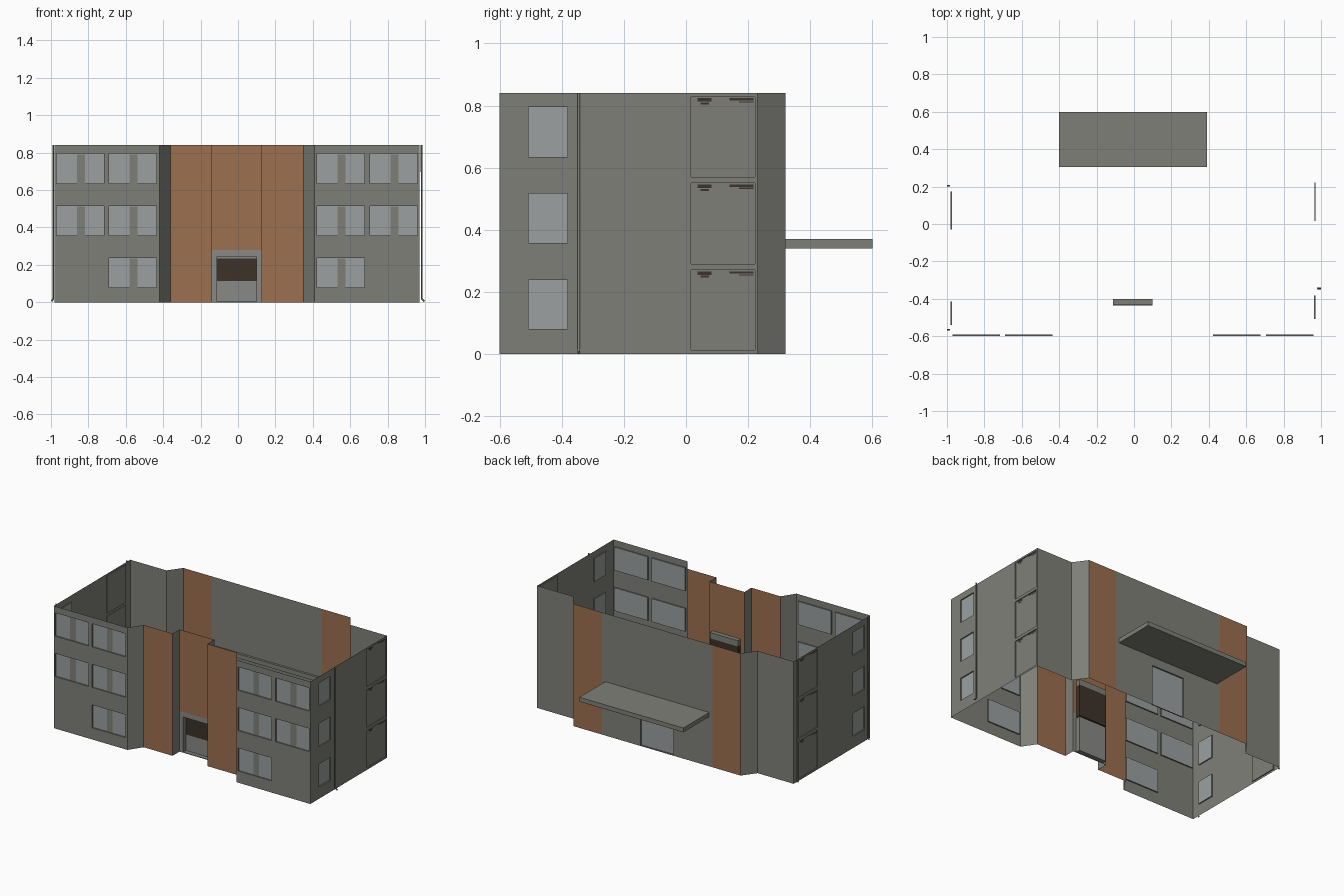
import bpy, bmesh
from mathutils import Vector

if "Cube" in bpy.data.objects:
    bpy.data.objects.remove(bpy.data.objects["Cube"])

H = 0.84  # wall height


def material(name, rgb):
    m = bpy.data.materials.new(name)
    m.diffuse_color = (*rgb, 1)
    m.use_nodes = True
    m.node_tree.nodes["Principled BSDF"].inputs["Base Color"].default_value = m.diffuse_color
    return m


MATS = [material("wall grey", (0.213, 0.213, 0.190)),
        material("brown cladding", (0.335, 0.160, 0.080)),
        material("window glass", (0.325, 0.350, 0.350)),
        material("dark brown", (0.045, 0.032, 0.023)),
        material("door grey", (0.250, 0.255, 0.240))]
GREY, BROWN, GLASS, DARK, DOOR = range(5)


def finish(bm, name):
    me = bpy.data.meshes.new(name)
    bm.to_mesh(me)
    bm.free()
    ob = bpy.data.objects.new(name, me)
    bpy.context.collection.objects.link(ob)
    for m in MATS:
        me.materials.append(m)
    return ob


def wall(name, p0, p1, mat, z0=0.0, z1=H, holes=()):
    """Sheet wall with recessed openings; outside is right of p0->p1.
    hole = (c0, c1, z0, z1, depth, base material, overlays as fractions)."""
    a, b = Vector((*p0, 0)), Vector((*p1, 0))
    d = (b - a).normalized()
    out = Vector((d.y, -d.x, 0))
    length = (b - a).length
    k = 0 if abs(d.x) > abs(d.y) else 1
    bm = bmesh.new()

    def quad(pts, m):
        vs = [bm.verts.new(a + d * u + out * o + Vector((0, 0, z))) for u, o, z in pts]
        bm.faces.new(vs).material_index = m

    def rect(u0, u1, w0, w1, o, m):
        quad([(u0, o, w0), (u1, o, w0), (u1, o, w1), (u0, o, w1)], m)

    hs = []
    for h in holes:
        u0, u1 = sorted(abs(c - a[k]) for c in h[:2])
        hs.append((u0, u1, *h[2:]))
    us = sorted({0, length, *(v for h in hs for v in h[:2])})
    zs = sorted({z0, z1, *(v for h in hs for v in h[2:4])})
    for u0, u1 in zip(us, us[1:]):
        for w0, w1 in zip(zs, zs[1:]):
            uc, wc = (u0 + u1) / 2, (w0 + w1) / 2
            if not any(h[0] < uc < h[1] and h[2] < wc < h[3] for h in hs):
                rect(u0, u1, w0, w1, 0, mat)
    # reveals, infill and painted details of each opening
    for u0, u1, w0, w1, dep, base, overlays in hs:
        ring = [(u0, w0), (u1, w0), (u1, w1), (u0, w1)]
        for (ua, wa), (ub, wb) in zip(ring, ring[1:] + ring[:1]):
            quad([(ua, 0, wa), (ub, 0, wb), (ub, -dep, wb), (ua, -dep, wa)], GREY)
        rect(u0, u1, w0, w1, -dep, base)
        for m, f0, f1, g0, g1 in overlays:
            rect(u0 + (u1 - u0) * f0, u0 + (u1 - u0) * f1,
                 w0 + (w1 - w0) * g0, w0 + (w1 - w0) * g1, 0.0015 - dep, m)
    return finish(bm, name)


def box(name, lo, hi, mat):
    bm = bmesh.new()
    bmesh.ops.create_cube(bm, size=1)
    for v in bm.verts:
        v.co = [l + (h - l) * (c + 0.5) for l, h, c in zip(lo, hi, v.co)]
    for f in bm.faces:
        f.material_index = mat
    return finish(bm, name)


# window rows and side panel rows
ROWS = [(0.08, 0.238), (0.357, 0.516), (0.635, 0.795)]
PANEL_ROWS = [(0.013, 0.27), (0.29, 0.55), (0.57, 0.828)]
CURTAIN = [(GREY, 0.43, 0.60, 0, 0.97)]
MARKS = [(DARK, 0.10, 0.32, 0.94, 0.985), (DARK, 0.15, 0.28, 0.905, 0.93),
         (DARK, 0.60, 0.98, 0.955, 0.985), (DARK, 0.75, 0.98, 0.93, 0.945)]


def front_windows(outer, inner):
    hs = [(*inner, *r, 0.009, GLASS, CURTAIN) for r in ROWS]
    return hs + [(*outer, *r, 0.009, GLASS, CURTAIN) for r in ROWS[1:]]


def side_openings(win, panel):
    hs = [(*win, *r, 0.008, GLASS, []) for r in ROWS]
    return hs + [(*panel, *r, 0.006, GREY, MARKS) for r in PANEL_ROWS]


# front facade, left to right
wall("front_left_wing", (-.98, -.6), (-.42, -.6), GREY,
     holes=front_windows((-.97, -.717), (-.69, -.436)))
wall("front_left_splay", (-.42, -.6), (-.36, -.51), GREY)
wall("front_left_cladding", (-.36, -.51), (-.14, -.51), BROWN)
wall("recess_left_return", (-.14, -.51), (-.14, -.435), GREY)
wall("recess_cladding", (-.14, -.435), (.125, -.435), BROWN, z0=0.28)
wall("entrance_surround", (-.14, -.435), (.125, -.435), DOOR, z1=0.28,
     holes=[(-.112, .1, 0.004, 0.245, 0.03, DOOR, [(DARK, 0, 1, 0.46, 0.96)])])
wall("recess_right_return", (.125, -.435), (.125, -.51), GREY)
wall("front_right_cladding", (.125, -.51), (.35, -.51), BROWN)
wall("front_right_splay", (.35, -.51), (.41, -.6), GREY)
wall("front_right_wing", (.41, -.6), (.97, -.6), GREY,
     holes=front_windows((.705, .96), (.422, .676)))
# inner box above the entrance
box("entrance_upper_box", (-.112, -.433, 0.25), (.1, -.402, 0.47), DARK)
box("entrance_upper_box_lid", (-.112, -.433, 0.47), (.1, -.402, 0.51), GREY)

# sides
wall("right_side_wall", (.97, -.6), (.97, .23), GREY,
     holes=side_openings((-.508, -.382), (.016, .222)))
wall("left_side_wall", (-.98, .23), (-.98, -.6), GREY,
     holes=side_openings((-.54, -.415), (-.03, .175)))

# back facade, right to left
wall("back_right_wing", (.97, .23), (.695, .23), GREY)
wall("back_right_splay", (.695, .23), (.63, .32), GREY)
wall("back_right_cladding", (.63, .32), (.415, .32), BROWN)
wall("back_centre_wall", (.415, .32), (-.425, .32), GREY,
     holes=[(-.13, .12, 0.004, 0.28, 0.01, GLASS, [])])
wall("back_left_cladding", (-.425, .32), (-.64, .32), BROWN)
wall("back_left_splay", (-.64, .32), (-.705, .23), GREY)
wall("back_left_wing", (-.705, .23), (-.98, .23), GREY)
box("back_canopy", (-.4, .305, .34), (.39, .6, .37), GREY)

# downpipes with kicked-out feet
for i, (side, y) in enumerate([(1, -.345), (-1, .205), (-1, -.565)]):
    cu = bpy.data.curves.new("downpipe", "CURVE")
    cu.dimensions = "3D"
    cu.bevel_depth = 0.005
    cu.bevel_resolution = 1
    cu.use_fill_caps = True
    sp = cu.splines.new("POLY")
    sp.points.add(2)
    x = 0.982 if side > 0 else 0.988
    for p, (px, pz) in zip(sp.points, [(x, H), (x, 0.018), (0.997, 0.005)]):
        p.co = (side * px, y, pz, 1)
    cu.materials.append(MATS[GREY])
    ob = bpy.data.objects.new(f"downpipe_{i + 1}", cu)
    bpy.context.collection.objects.link(ob)
